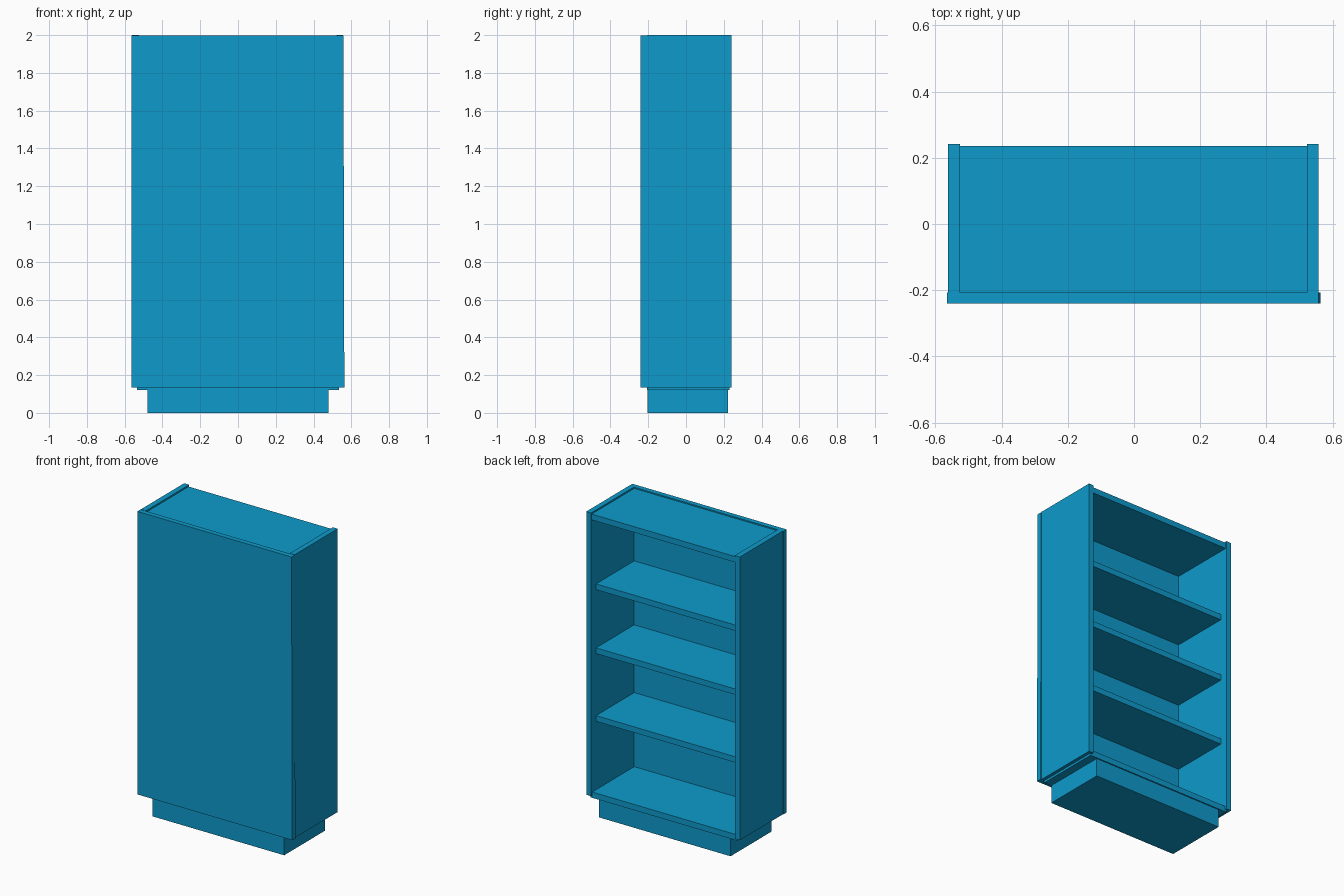
import bpy
import bmesh

cube = bpy.data.objects.get("Cube")
if cube:
    bpy.data.objects.remove(cube, do_unlink=True)

# Single blue finish
COLOR = (0.0044, 0.323, 0.597, 1.0)
blue = bpy.data.materials.new("bright blue")
blue.use_nodes = True
blue.diffuse_color = COLOR
bsdf = next(n for n in blue.node_tree.nodes if n.type == 'BSDF_PRINCIPLED')
bsdf.inputs["Base Color"].default_value = COLOR


def board(name, x, y, z):
    """Box spanning the given (min, max) range on each axis."""
    bm = bmesh.new()
    bmesh.ops.create_cube(bm, size=1)
    for v in bm.verts:
        v.co = [r[1] if c > 0 else r[0] for c, r in zip(v.co, (x, y, z))]
    mesh = bpy.data.meshes.new(name)
    bm.to_mesh(mesh)
    bm.free()
    mesh.materials.append(blue)
    obj = bpy.data.objects.new(name, mesh)
    bpy.context.collection.objects.link(obj)
    return obj


FRONT, SEAM, REAR = -0.24, -0.207, 0.236
INNER = (-0.525, 0.522)
THICK = 0.038

# Plinth
board("plinth", (-0.48, 0.48), (-0.205, 0.222), (0, 0.12))

# Upright sides
board("right_side", (-0.562, INNER[0]), (SEAM, 0.242), (0.135, 2.0))
board("left_side", (INNER[1], 0.557), (SEAM, 0.242), (0.135, 2.0))

# Closing panel, one edge leaning slightly outward at the bottom
panel = board("closing_panel", (-0.565, 0.558), (FRONT, SEAM), (0.135, 1.998))
for v in panel.data.vertices:
    if v.co.x > 0 and v.co.z < 1:
        v.co.x = 0.563

# Top and bottom boards
board("top_board", INNER, (SEAM, REAR), (1.99 - THICK, 1.99))
board("bottom_board", (-0.535, 0.535), (SEAM, 0.23), (0.12, 0.12 + THICK))

# Recessed shelves
for i, top in enumerate((0.646, 1.092, 1.513), 1):
    board(f"shelf_{i}", INNER, (SEAM, 0.19), (top - THICK, top))
